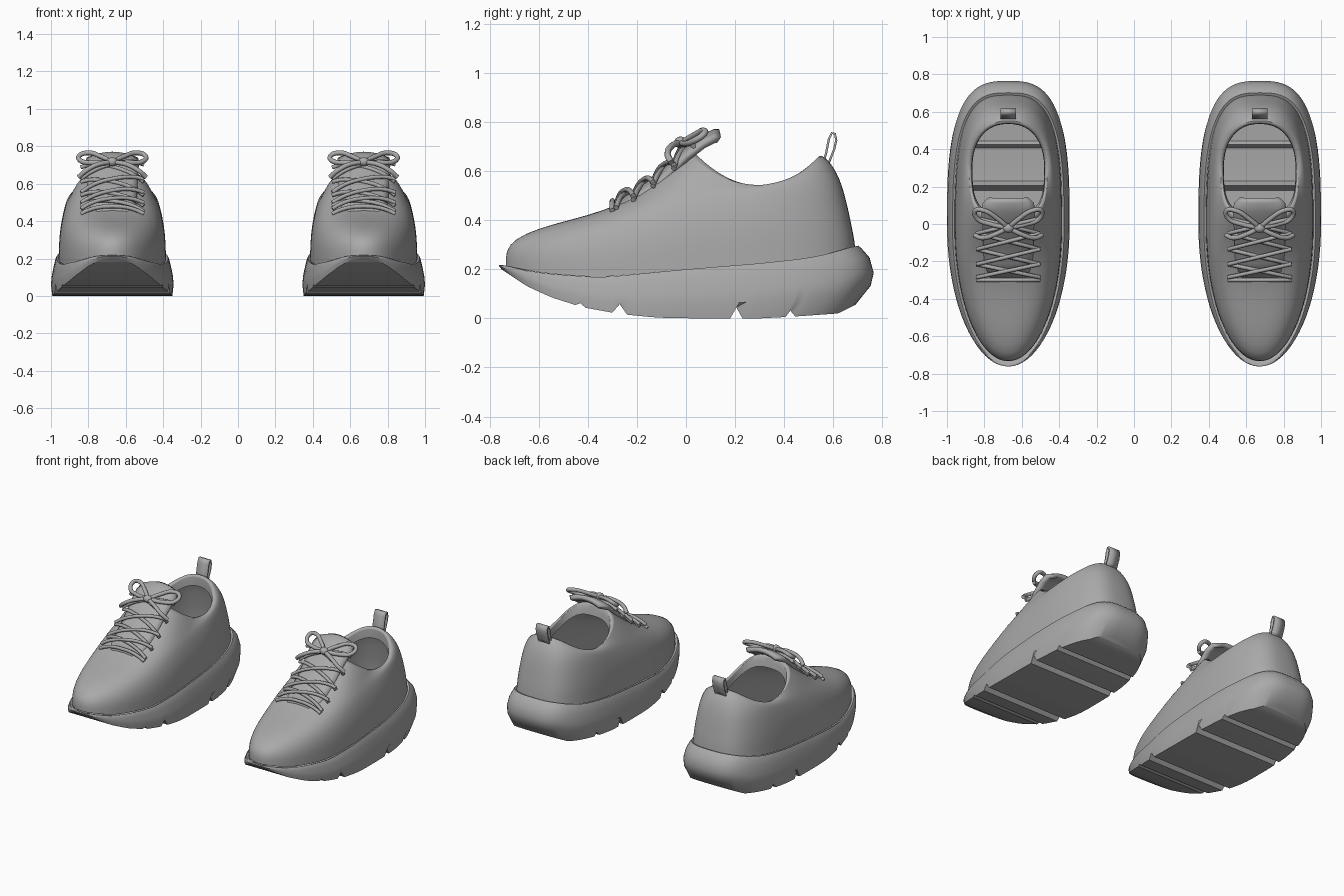
import bpy, bmesh, math
from mathutils import Vector

if "Cube" in bpy.data.objects:
    bpy.data.objects.remove(bpy.data.objects["Cube"])

grey = bpy.data.materials.new("mid grey")
grey.diffuse_color = (0.4, 0.4, 0.4, 1)
grey.use_nodes = True
grey.node_tree.nodes["Principled BSDF"].inputs["Base Color"].default_value = grey.diffuse_color

SEAM = [(-.76, .222), (-.6, .185), (-.35, .166), (0, .2), (.3, .224), (.5, .246), (.6, .268), (.7, .3)]
BASE = [(-.76, .205), (-.65, .132), (-.55, .086), (-.42, .045), (-.27, .018), (-.12, .003),
        (0, 0), (.3, 0), (.45, .008), (.62, .02), (.7, .06)]
INSTEP = [(-.33, .44), (-.2, .50), (-.08, .59), (.02, .69), (.08, .735)]
NOTCHES = [(.205, .025, .045), (-.27, .03, .04), (-.43, .02, .014), (.425, .02, .025)]


def interp(pts, y):
    """Piecewise linear height along the shoe, clamped at the ends."""
    if y <= pts[0][0]:
        return pts[0][1]
    for (a, za), (b, zb) in zip(pts, pts[1:]):
        if y <= b:
            return za + (zb - za) * (y - a) / (b - a)
    return pts[-1][1]


def seam(y):
    return sum(interp(SEAM, y + o) for o in (-.04, 0, .04)) / 3


def base(y):
    return interp(BASE, y)


def notch(y):
    return sum(d * max(0, 1 - abs(y - c) / h) for c, h, d in NOTCHES)


def ring(angles, yf, yb, w, pf, pb, height):
    """Closed plan outline: superellipse with its own front and back roundness."""
    cy, hl, side = (yf + yb) / 2, (yb - yf) / 2, []
    for a in angles:
        p = pf if a < 0 else pb
        s = math.copysign(abs(math.sin(a)) ** (2 / p), a)
        x = w * max(0, math.cos(a)) ** (2 / p)
        y = cy + hl * s
        side.append((x, y, height(y, s)))
    return side + [(-x, y, z) for x, y, z in side[-2:0:-1]]


def finish(ob, angle=40):
    ob.data.materials.append(grey)
    bpy.ops.object.select_all(action='DESELECT')
    ob.select_set(True)
    bpy.context.view_layer.objects.active = ob
    bpy.ops.object.shade_smooth_by_angle(angle=math.radians(angle))
    return ob


def add_mesh(name, cx, verts, faces, angle=40):
    me = bpy.data.meshes.new(name)
    me.from_pydata(verts, [], faces)
    ob = bpy.data.objects.new(name, me)
    ob.location.x = cx
    bpy.context.collection.objects.link(ob)
    return finish(ob, angle)


def loft(rings):
    n = len(rings[0])
    faces = [(r * n + i, r * n + (i + 1) % n, (r + 1) * n + (i + 1) % n, (r + 1) * n + i)
             for r in range(len(rings) - 1) for i in range(n)]
    return [v for r in rings for v in r], faces


def sheet(name, cx, rows, thick, angle=50):
    """Grid of points given a solid thickness."""
    m = len(rows[0])
    faces = [(r * m + i, r * m + i + 1, (r + 1) * m + i + 1, (r + 1) * m + i)
             for r in range(len(rows) - 1) for i in range(m - 1)]
    ob = add_mesh(name, cx, [v for r in rows for v in r], faces, angle)
    mod = ob.modifiers.new("thickness", 'SOLIDIFY')
    mod.thickness, mod.offset = thick, 0
    return ob


def cord(name, cx, paths, radius=.011):
    """Round cords through smooth points."""
    cu = bpy.data.curves.new(name, 'CURVE')
    cu.dimensions, cu.bevel_depth, cu.bevel_resolution = '3D', radius, 2
    cu.resolution_u, cu.use_fill_caps = 6, True
    for path in paths:
        sp = cu.splines.new('BEZIER')
        sp.bezier_points.add(len(path) - 1)
        for bp, co in zip(sp.bezier_points, path):
            bp.co = co
            bp.handle_left_type = bp.handle_right_type = 'AUTO'
    ob = bpy.data.objects.new(name, cu)
    ob.location.x = cx
    bpy.context.collection.objects.link(ob)
    cu.materials.append(grey)


def build_sole(name, cx):
    yf, yb, pf, pb = -.75, .69, 2, 3
    cy, hl = (yf + yb) / 2, (yb - yf) / 2
    angles = [math.pi * (i / 40 - .5) for i in range(41)]
    for c, h, _ in NOTCHES:
        for y in (c - h, c, c + h):
            s = (y - cy) / hl
            angles.append(math.copysign(math.asin(abs(s) ** ((pf if s < 0 else pb) / 2)), s))
    angles.sort()
    rings = [ring(angles, yf, yb, .321, pf, pb, lambda y, s: base(y) + notch(y))]
    for f, rf, rb, w in [(.3, -.757, .752, .328), (.52, -.762, .765, .324), (.78, -.762, .748, .313),
                         (.95, -.758, .715, .304), (1, -.752, .702, .298)]:
        rings.append(ring(angles, rf, rb, w, pf, pb,
                          lambda y, s: base(y) + f * (seam(y) - base(y))))
    # lip folding in to meet the upper
    rings.append(ring(angles, -.732, .684, .284, pf, pb, lambda y, s: seam(y) - .006))
    verts, faces = loft(rings)
    # grooved tread strips
    n = len(angles) - 1
    left = lambda k: (2 * n - k) % (2 * n)
    for k in range(n):
        loop = [left(k), left(k + 1), k + 1, k]
        faces.append(tuple(dict.fromkeys(loop)))
    add_mesh(name, cx, verts, faces, 35)


def build_upper(name, cx):
    # front y, front z, half width, side rise, back y, back z, front and back roundness
    rows = [(-.735, .215, .288, 0, .69, .29, 2, 3),
            (-.737, .275, .286, .05, .685, .33, 2, 3),
            (-.70, .325, .284, .10, .675, .38, 2.1, 3),
            (-.60, .368, .278, .16, .66, .45, 2.3, 2.9),
            (-.47, .402, .266, .22, .643, .52, 2.6, 2.8),
            (-.33, .44, .252, .27, .625, .57, 3, 2.7),
            (-.20, .50, .24, .30, .605, .61, 3.3, 2.5),
            (-.08, .59, .225, .317, .58, .645, 3.5, 2.4),
            (.02, .69, .207, .322, .55, .668, 3, 2.3),
            (.035, .685, .194, .315, .535, .66, 3, 2.3),
            (.05, .61, .192, .25, .535, .59, 3, 2.3)]
    angles = [math.pi * (i / 28 - .5) for i in range(29)]
    rings = []
    for yf, zf, w, dm, yb, zb, pf, pb in rows:
        df, db = zf - seam(yf), zb - seam(yb)
        rings.append(ring(angles, yf, yb, w, pf, pb, lambda y, s:
                     seam(y) + dm + (db - df) / 2 * s + ((df + db) / 2 - dm) * s * s))
    ob = add_mesh(name, cx, *loft(rings), 60)
    ob.modifiers.new("smooth", 'SUBSURF').levels = 1
    ob.modifiers["smooth"].render_levels = 1


def build_tongue(name, cx):
    rows = []
    for y, z, w in [(-.3, .452, .12), (-.2, .51, .125), (-.1, .582, .13), (0, .682, .135),
                    (.07, .735, .14), (.115, .757, .132), (.135, .757, .10)]:
        rows.append([(w * u / 4, y, z - .03 * (u / 4) ** 2) for u in range(-4, 5)])
    sheet(name, cx, rows, .028)


def build_pull_tab(name, cx):
    prof = [(.555, .62), (.57, .67), (.582, .73), (.594, .755), (.607, .752),
            (.612, .725), (.604, .69), (.59, .655), (.58, .63)]
    sheet(name, cx, [[(-.042, y, z), (.042, y, z)] for y, z in prof], .009)


def build_laces(name, cx):
    def strand(xa, ya, yb, lift):
        top = lambda y: interp(INSTEP, y)
        return [(xa * (1 - 2 * t), ya + (yb - ya) * t,
                 top(ya + (yb - ya) * t) + lift - .04 * abs(1 - 2 * t) ** 2.5)
                for t in (0, .12, .3, .5, .7, .88, 1)]
    paths = [strand(.168, -.3, -.3, .025)]
    eyelets = [-.285, -.215, -.135, -.05, .03]
    for a, b in zip(eyelets, eyelets[1:]):
        paths += [strand(.168, a, b, .03), strand(-.168, a, b, .045)]
    cord(name, cx, paths)


def build_bow(name, cx):
    loop = [(0, -.02, .715), (.06, .03, .745), (.13, .072, .765), (.176, .072, .75),
            (.168, .03, .722), (.1, 0, .712), (0, -.02, .715)]
    tail = [(0, -.02, .715), (.07, -.055, .705), (.14, -.075, .67), (.18, -.06, .635)]
    cord(name, cx, [[(x * m, y, z) for x, y, z in p] for p in (loop, tail) for m in (1, -1)], .013)
    # knot
    bpy.ops.mesh.primitive_uv_sphere_add(segments=12, ring_count=8, radius=1,
                                         location=(cx, -.022, .717))
    ob = bpy.context.object
    ob.name = name + "_knot"
    ob.scale = (.03, .026, .024)
    finish(ob)


for side, cx in (("left", -.672), ("right", .672)):
    build_sole(side + "_sole", cx)
    build_upper(side + "_upper", cx)
    build_tongue(side + "_tongue", cx)
    build_pull_tab(side + "_heel_tab", cx)
    build_laces(side + "_laces", cx)
    build_bow(side + "_bow", cx)
